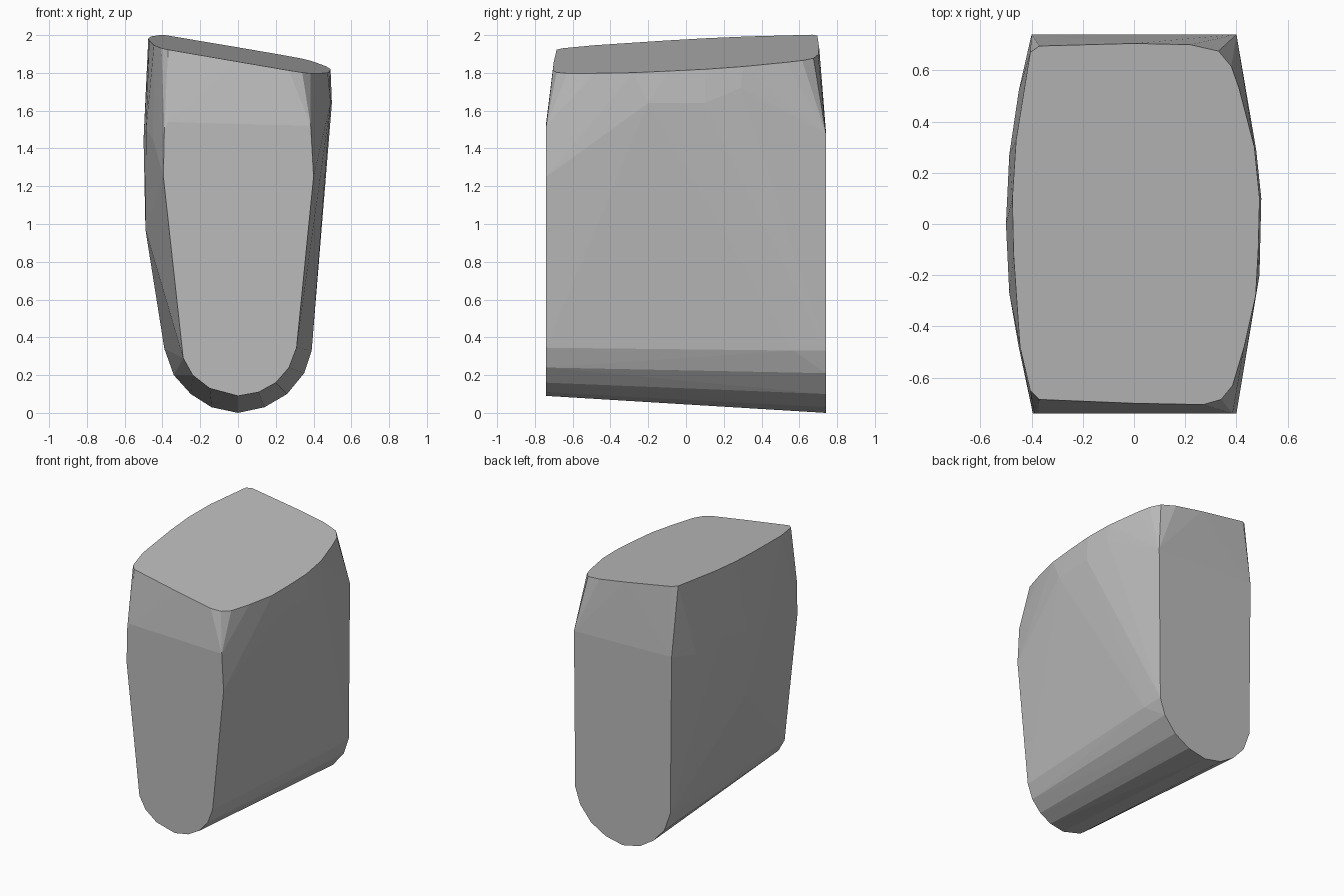
import bpy, bmesh, math

# Flat front and back outlines as (x, z)
front = [(0, .09), (.11, .11), (.20, .16), (.27, .24), (.31, .345), (.40, 1.25), (.385, 1.52),
         (-.37, 1.54), (-.39, 1.50), (-.395, 1.25), (-.29, .29), (-.24, .20), (-.15, .13)]
back = [(0, 0), (.14, .03), (.26, .10), (.35, .21), (.39, .33), (.40, 1.48),
        (-.40, 1.50), (-.39, .34), (-.34, .20), (-.25, .10), (-.14, .03)]
# Sloping top outline as (x, y)
top = [(-.405, .67), (-.37, .695), (0, .705), (.22, .70), (.33, .675), (.38, .615), (.41, .53),
       (.47, .30), (.49, .10), (.485, -.10), (.475, -.28), (.43, -.48), (.385, -.63),
       (.34, -.685), (.27, -.705), (0, -.70), (-.37, -.685), (-.405, -.65), (-.445, -.48),
       (-.47, -.12), (-.475, .10), (-.46, .33)]
# Bulging side points
sides = [(.49, -.20, 1.64), (.497, .10, 1.64), (.477, .29, 1.72), (.39, .57, .33),
         (-.49, 0, .97), (-.50, 0, 1.45), (-.487, .27, 1.5), (-.45, .52, 1.45),
         (-.487, -.27, 1.5), (-.45, -.48, 1.45)]

points = [(x, -.74, z) for x, z in front] + [(x, .74, z) for x, z in back]
points += [(x, y, 1.897 - .17 * x + .054 * y) for x, y in top] + sides

# Faceted block: the convex skin around all outlines
bm = bmesh.new()
for p in points:
    bm.verts.new(p)
bmesh.ops.convex_hull(bm, input=bm.verts[:])
bmesh.ops.delete(bm, geom=[v for v in bm.verts if not v.link_faces], context='VERTS')
bmesh.ops.dissolve_limit(bm, angle_limit=math.radians(1), verts=bm.verts[:], edges=bm.edges[:])
bmesh.ops.recalc_face_normals(bm, faces=bm.faces[:])

mesh = bpy.data.meshes.new("faceted_block")
bm.to_mesh(mesh)
bm.free()
grey = bpy.data.materials.new("plain grey")
grey.diffuse_color = (.5, .5, .5, 1)
mesh.materials.append(grey)
bpy.context.collection.objects.link(bpy.data.objects.new("faceted_block", mesh))
